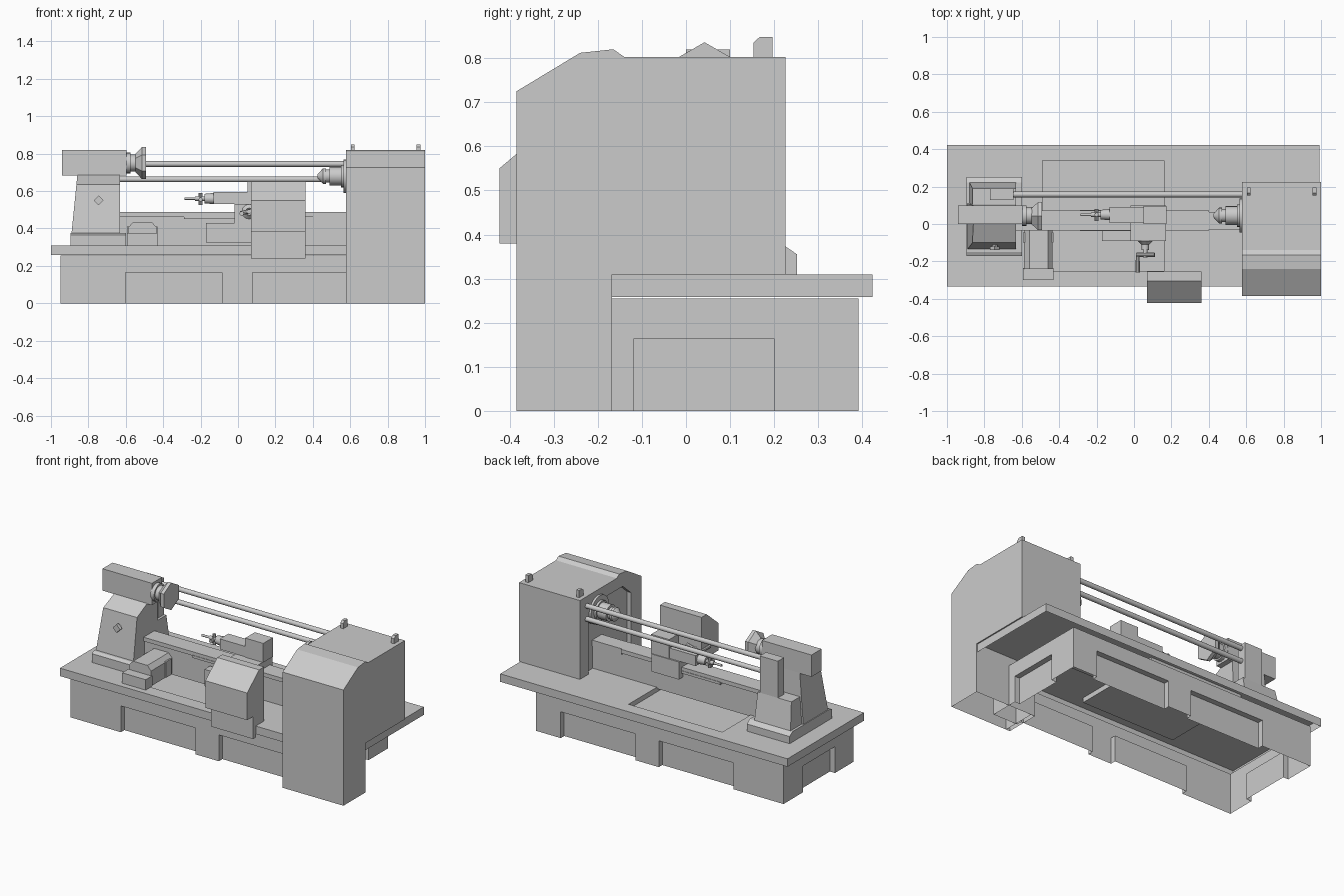
import bpy, bmesh, math
from mathutils import Matrix, Vector

cube = bpy.data.objects.get("Cube")
if cube:
    bpy.data.objects.remove(cube)

grey = bpy.data.materials.new("machine_grey")
grey.use_nodes = True
grey.diffuse_color = (0.6, 0.6, 0.6, 1)
grey.node_tree.nodes["Principled BSDF"].inputs["Base Color"].default_value = (0.6, 0.6, 0.6, 1)


def finish(name, bm, smooth=False):
    bmesh.ops.recalc_face_normals(bm, faces=bm.faces)
    mesh = bpy.data.meshes.new(name)
    bm.to_mesh(mesh)
    bm.free()
    mesh.materials.append(grey)
    obj = bpy.data.objects.new(name, mesh)
    bpy.context.collection.objects.link(obj)
    if smooth:
        bpy.ops.object.select_all(action='DESELECT')
        obj.select_set(True)
        bpy.context.view_layer.objects.active = obj
        bpy.ops.object.shade_smooth_by_angle(angle=math.radians(35))
    return obj


def box(name, x, y, z):
    bm = bmesh.new()
    bmesh.ops.create_cube(bm, size=1)
    for v in bm.verts:
        v.co = [(r[0] + r[1]) / 2 + c * (r[1] - r[0]) for r, c in zip((x, y, z), v.co)]
    return finish(name, bm)


def prism(name, points, axis, lo, hi):
    """Extrude a 2D profile along x (points are y,z) or y (points are x,z)."""
    bm = bmesh.new()
    place = (lambda a, b, t: (t, a, b)) if axis == 'x' else (lambda a, b, t: (a, t, b))
    face = bm.faces.new([bm.verts.new(place(a, b, lo)) for a, b in points])
    out = bmesh.ops.extrude_face_region(bm, geom=[face])
    shift = Vector(place(0, 0, hi - lo))
    for v in out["geom"]:
        if isinstance(v, bmesh.types.BMVert):
            v.co += shift
    return finish(name, bm)


def open_bottom(obj, sump=None):
    """Remove the lowest faces; optionally sink a rectangle of the top."""
    bm = bmesh.new()
    bm.from_mesh(obj.data)
    low = min(v.co.z for v in bm.verts)
    bmesh.ops.delete(bm, context='FACES',
                     geom=[f for f in bm.faces if all(v.co.z < low + 0.001 for v in f.verts)])
    if sump:
        x, y, depth = sump
        for axis, span in ((0, x), (1, y)):
            for value in span:
                co, no = Vector(), Vector()
                co[axis], no[axis] = value, 1
                bmesh.ops.bisect_plane(bm, geom=bm.verts[:] + bm.edges[:] + bm.faces[:],
                                       plane_co=co, plane_no=no)
        inside = [f for f in bm.faces if f.normal.z > 0.9
                  and x[0] < f.calc_center_median().x < x[1]
                  and y[0] < f.calc_center_median().y < y[1]]
        out = bmesh.ops.extrude_discrete_faces(bm, faces=inside)
        bmesh.ops.translate(bm, vec=(0, 0, -depth), verts=out["faces"][0].verts[:])
        bmesh.ops.dissolve_limit(bm, angle_limit=0.01, verts=bm.verts, edges=bm.edges)
    bm.to_mesh(obj.data)
    bm.free()


def turned(name, start, direction, profile, sides=20):
    """Revolve (distance, radius) steps about a line."""
    bm = bmesh.new()
    turn = Vector(direction).to_track_quat('Z', 'Y').to_matrix().to_4x4()
    mat = Matrix.Translation(start) @ turn
    rings = []
    for d, r in profile:
        rings.append([bm.verts.new(mat @ Vector((r * math.cos(a), r * math.sin(a), d)))
                      for a in (math.tau * i / sides for i in range(sides))])
    for low, high in zip(rings, rings[1:]):
        for i in range(sides):
            j = (i + 1) % sides
            bm.faces.new((low[i], low[j], high[j], high[i]))
    bm.faces.new(rings[0])
    bm.faces.new(rings[-1])
    return finish(name, bm, sides > 8)


# Hollow base with recessed panels on all four sides
X0, X1, Y0, Y1, NOTCH, TOP, DEEP = -0.95, 0.765, -0.30, 0.391, 0.165, 0.255, 0.035
bm = bmesh.new()


def quad(*pts):
    bm.faces.new([bm.verts.new(p) for p in pts])


def wall(a, b, inward, notches):
    a, b, inward = Vector(a), Vector(b), Vector(inward) * DEEP
    along = (b - a).normalized()
    up = lambda p, z: (p.x, p.y, z)
    quad(up(a, NOTCH), up(b, NOTCH), up(b, TOP), up(a, TOP))
    pos = a
    for s, e in notches:
        p, q = a + along * s, a + along * e
        quad(up(pos, 0), up(p, 0), up(p, NOTCH), up(pos, NOTCH))
        pi, qi = p + inward, q + inward
        for m, n in ((p, pi), (pi, qi), (qi, q)):
            quad(up(m, 0), up(n, 0), up(n, NOTCH), up(m, NOTCH))
        quad(up(p, NOTCH), up(pi, NOTCH), up(qi, NOTCH), up(q, NOTCH))
        pos = q
    quad(up(pos, 0), up(b, 0), up(b, NOTCH), up(pos, NOTCH))


long_notches = ((0.348, 0.865), (1.027, 1.545))
for y, inward in ((Y0, 1), (Y1, -1)):
    wall((X0, y), (X1, y), (0, inward), long_notches)
for x, inward in ((X0, 1), (X1, -1)):
    wall((x, Y0), (x, Y1), (inward, 0), ((0.182, 0.50),))
bmesh.ops.remove_doubles(bm, verts=bm.verts, dist=0.0001)
finish("base", bm)

# Chip tray shell with a shallow sump
tray = box("chip_tray", (-1, 0.992), (-0.335, 0.423), (0.259, 0.309))
open_bottom(tray, ((-0.49, 0.16), (-0.25, 0.34), 0.03))

# Headstock cabinet, front frame with an arched opening, lifting lugs
outline = [(-0.168, 0), (-0.384, 0), (-0.384, 0.725), (-0.24, 0.812), (-0.165, 0.82),
           (-0.14, 0.803), (0.225, 0.803), (0.225, 0.309)]
arch = [(0.14, 0.309), (0.14, 0.66), (0.07, 0.73), (-0.20, 0.73), (-0.28, 0.66), (-0.28, 0.309)]
open_bottom(prism("headstock_cabinet", outline + [(-0.168, 0.309)], 'x', 0.605, 1))
open_bottom(prism("cabinet_frame", outline + arch + [(-0.168, 0.309)], 'x', 0.578, 0.605))
for x in (0.603, 0.955):
    prism("lifting_lug", [(0.153, 0.80), (0.153, 0.835), (0.167, 0.848), (0.196, 0.848),
          (0.196, 0.80)], 'x', x, x + 0.02)

# Spindle nose and chuck
turned("spindle_chuck", (0.61, 0.045, 0.68), (-1, 0, 0),
       [(0, 0.09), (0.046, 0.09), (0.046, 0.06), (0.06, 0.06), (0.06, 0.05), (0.12, 0.05),
        (0.12, 0.035), (0.14, 0.035), (0.14, 0.042), (0.155, 0.042), (0.185, 0.01)])

# Bed with a thin top rail
box("bed", (-0.64, 0.61), (-0.025, 0.06), (0.30, 0.47))
box("bed_rail", (-0.64, 0.40), (-0.035, 0.072), (0.462, 0.487))
box("bed_end", (0.40, 0.61), (-0.03, 0.065), (0.45, 0.487))

# Tailstock: foot, casting, rear shoulder and head
prism("tailstock_foot", [(-0.17, 0.31), (-0.17, 0.365), (-0.15, 0.375), (0.223, 0.375),
      (0.252, 0.355), (0.252, 0.31)], 'x', -0.895, -0.598)
casting = prism("tailstock_casting", [(-0.135, 0.375), (-0.10, 0.635), (0, 0.685), (0.10, 0.685),
                (0.11, 0.375)], 'x', -0.89, -0.63)
shoulder = prism("tailstock_shoulder", [(0.10, 0.375), (0.10, 0.54), (0.19, 0.54), (0.222, 0.375)],
                 'x', -0.88, -0.63)
for obj in (casting, shoulder):
    for v in obj.data.vertices:
        if v.co.x < -0.8:
            v.co.x += 0.1 * (v.co.z - 0.375)
box("tailstock_head", (-0.94, -0.597), (0, 0.1), (0.683, 0.82))
box("rod_bracket", (-0.77, -0.645), (0.128, 0.19), (0.53, 0.77))
turned("clamp_stem", (-0.745, -0.10, 0.55), (0, -1, 0), [(0, 0.014), (0.03, 0.014)], 10)
turned("clamp_knob", (-0.745, -0.12, 0.55), (0, -1, 0), [(0, 0.026), (0.02, 0.026)], 4)

# Hexagonal face disc on the tailstock
turned("disc_shaft", (-0.6, 0.045, 0.75), (1, 0, 0), [(0, 0.055), (0.025, 0.055), (0.025, 0.045),
       (0.065, 0.045)])
disc = turned("face_disc", (0, 0, 0), (0, 0, 1), [(0, 0.05), (0.035, 0.086), (0.056, 0.086)], 6)
disc.data.transform(Matrix.Translation((-0.548, 0.042, 0.75)) @ Matrix.Rotation(math.pi / 2, 4, 'Y'))

# Tie rods
for z in (0.745, 0.663):
    turned("tie_rod", (-0.70, 0.158, z), (1, 0, 0), [(0, 0.015), (1.29, 0.015)])

# Control box overhanging the front edge of the tray
prism("control_box", [(-0.423, 0.38), (-0.423, 0.55), (-0.305, 0.65), (-0.255, 0.65),
      (-0.255, 0.311), (-0.337, 0.311), (-0.337, 0.24), (-0.365, 0.24), (-0.365, 0.38)],
      'x', 0.07, 0.36)

# Coolant pump in front of the bed
prism("pump_body", [(-0.588, 0.31), (-0.588, 0.405), (-0.56, 0.434), (-0.46, 0.434),
      (-0.435, 0.405), (-0.435, 0.31)], 'y', -0.24, -0.03)
box("pump_front", (-0.593, -0.43), (-0.30, -0.235), (0.31, 0.375))
box("pump_rear", (-0.593, -0.43), (-0.10, -0.045), (0.31, 0.41))

# Carriage and tool slide
box("apron", (-0.17, 0.16), (-0.09, -0.035), (0.325, 0.43))
box("saddle", (-0.29, 0.17), (-0.038, 0.075), (0.45, 0.466))
box("cross_slide", (-0.02, 0.17), (-0.09, 0.10), (0.42, 0.53))
box("tool_block", (0.05, 0.175), (0, 0.095), (0.53, 0.65))
box("tool_slide", (-0.13, 0.05), (0.005, 0.09), (0.53, 0.595))
turned("tool_spindle", (-0.13, 0.05, 0.56), (-1, 0, 0), [(0, 0.03), (0.05, 0.025), (0.05, 0.012),
       (0.10, 0.012), (0.10, 0.007), (0.155, 0.007)], 12)
turned("tool_lever", (-0.20, 0.05, 0.525), (0, 0, 1), [(0, 0.011), (0.065, 0.011)], 10)
turned("tool_cross_lever", (-0.20, 0.015, 0.555), (0, 1, 0), [(0, 0.011), (0.065, 0.011)], 10)

# Cross slide screw and crank
turned("cross_screw", (0.06, -0.09, 0.49), (0, -1, 0), [(0, 0.04), (0.02, 0.02), (0.05, 0.02),
       (0.05, 0.012), (0.09, 0.012)], 12)
turned("crank_arm", (0.11, -0.165, 0.505), (-1, 0, -0.25), [(0, 0.012), (0.10, 0.012)], 10)
turned("crank_handle", (0.02, -0.16, 0.48), (0, -1, 0), [(0, 0.01), (0.10, 0.012)], 10)
